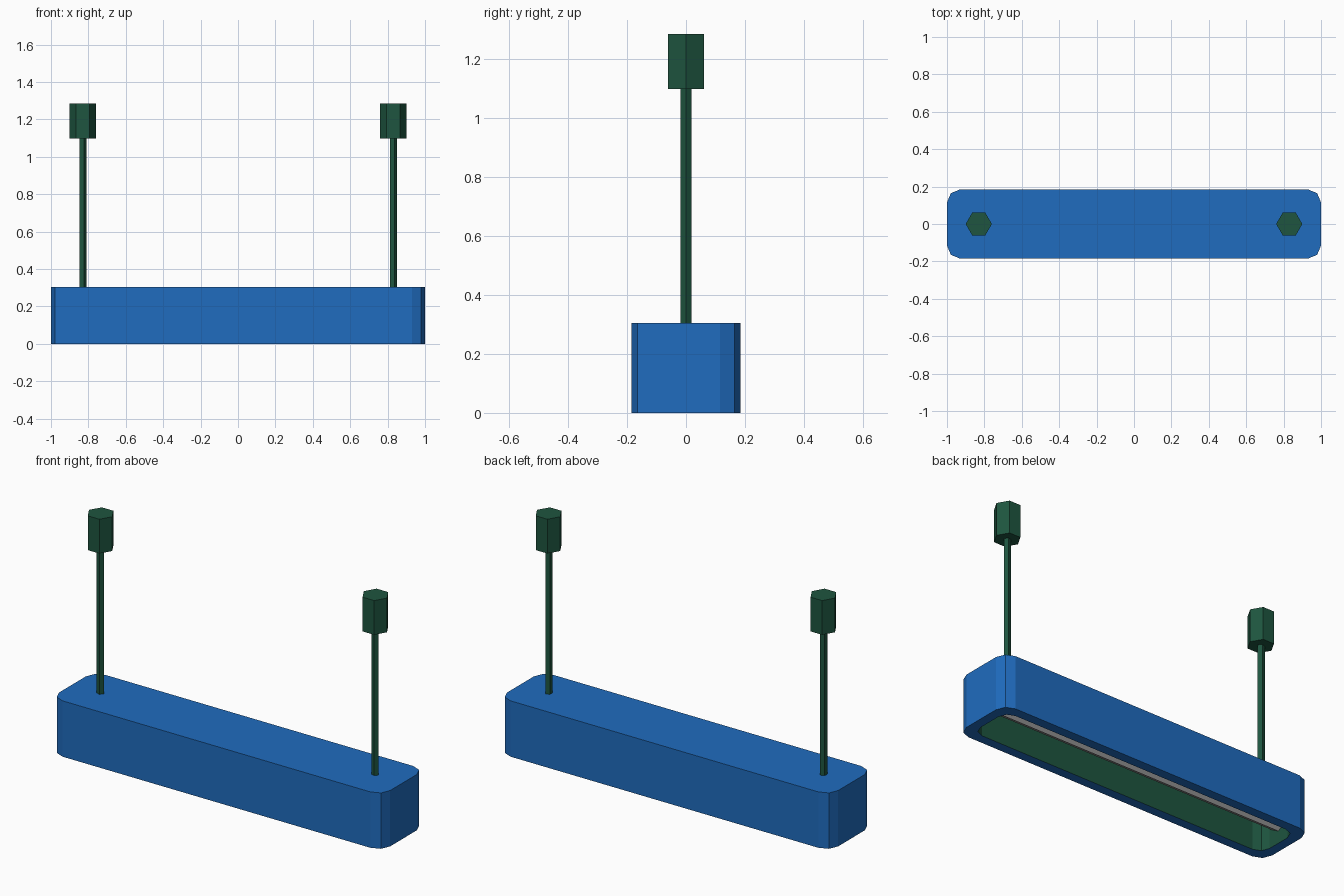
import bpy, bmesh
from math import cos, sin, tau
from mathutils import Matrix

if "Cube" in bpy.data.objects:
    bpy.data.objects.remove(bpy.data.objects["Cube"])


def material(name, color):
    m = bpy.data.materials.new(name)
    m.diffuse_color = (*color, 1)
    m.use_nodes = True
    m.node_tree.nodes["Principled BSDF"].inputs["Base Color"].default_value = m.diffuse_color
    return m


blue = material("blue_paint", (0.014, 0.15, 0.52))
green = material("green_paint", (0.013, 0.09, 0.05))


def finish(name, bm, mats=()):
    bmesh.ops.recalc_face_normals(bm, faces=bm.faces)
    mesh = bpy.data.meshes.new(name)
    bm.to_mesh(mesh)
    bm.free()
    for m in mats:
        mesh.materials.append(m)
    obj = bpy.data.objects.new(name, mesh)
    bpy.context.collection.objects.link(obj)
    return obj


def prism(name, sides, radius, start, length, mats=(), matrix=Matrix()):
    """Low-poly rod along local z with its first corner on local +x."""
    bm = bmesh.new()
    ring = [bm.verts.new((radius * cos(tau * i / sides), radius * sin(tau * i / sides), 0))
            for i in range(sides)]
    base = bm.faces.new(ring)
    ext = bmesh.ops.extrude_face_region(bm, geom=[base], use_keep_orig=True)
    top = [v for v in ext["geom"] if isinstance(v, bmesh.types.BMVert)]
    bmesh.ops.translate(bm, verts=top, vec=(0, 0, length))
    bm.transform(Matrix.Translation(start) @ matrix)
    return finish(name, bm, mats)


def outline(hx, hy, r):
    """Rectangle with two-segment rounded corners."""
    pts = []
    for k, (sx, sy) in enumerate(((1, 1), (-1, 1), (-1, -1), (1, -1))):
        for j in range(3):
            a = tau / 4 * (k + j / 2)
            pts.append((sx * (hx - r) + r * cos(a), sy * (hy - r) + r * sin(a)))
    return pts


# Housing: open-bottomed rounded tray, green inside
bm = bmesh.new()
wall = 0.055
loops = []
for inset, r, z in ((0, 0.07, 0.305), (0, 0.07, 0), (wall, 0.06, 0), (wall, 0.06, 0.25)):
    loops.append([bm.verts.new((x, y, z)) for x, y in outline(1 - inset, 0.185 - inset, r)])
bm.faces.new(loops[0])
for k in range(3):
    for i in range(12):
        j = (i + 1) % 12
        f = bm.faces.new((loops[k][i], loops[k][j], loops[k + 1][j], loops[k + 1][i]))
        f.material_index = int(k == 2)
bm.faces.new(loops[3]).material_index = 1
finish("lamp_housing", bm, (blue, green))

# Light tube running between the end walls
prism("light_tube", 6, 0.06, (-0.945, 0, 0.13), 1.89,
      matrix=Matrix.Rotation(tau / 4, 4, 'Y'))

# Hanging rods and ceiling mounts
for side, x in (("left", -0.83), ("right", 0.83)):
    prism(f"{side}_hanging_rod", 5, 0.02, (x, 0, 0.305), 0.8, (green,))
    prism(f"{side}_ceiling_mount", 6, 0.07, (x, 0, 1.098), 0.187, (green,))
